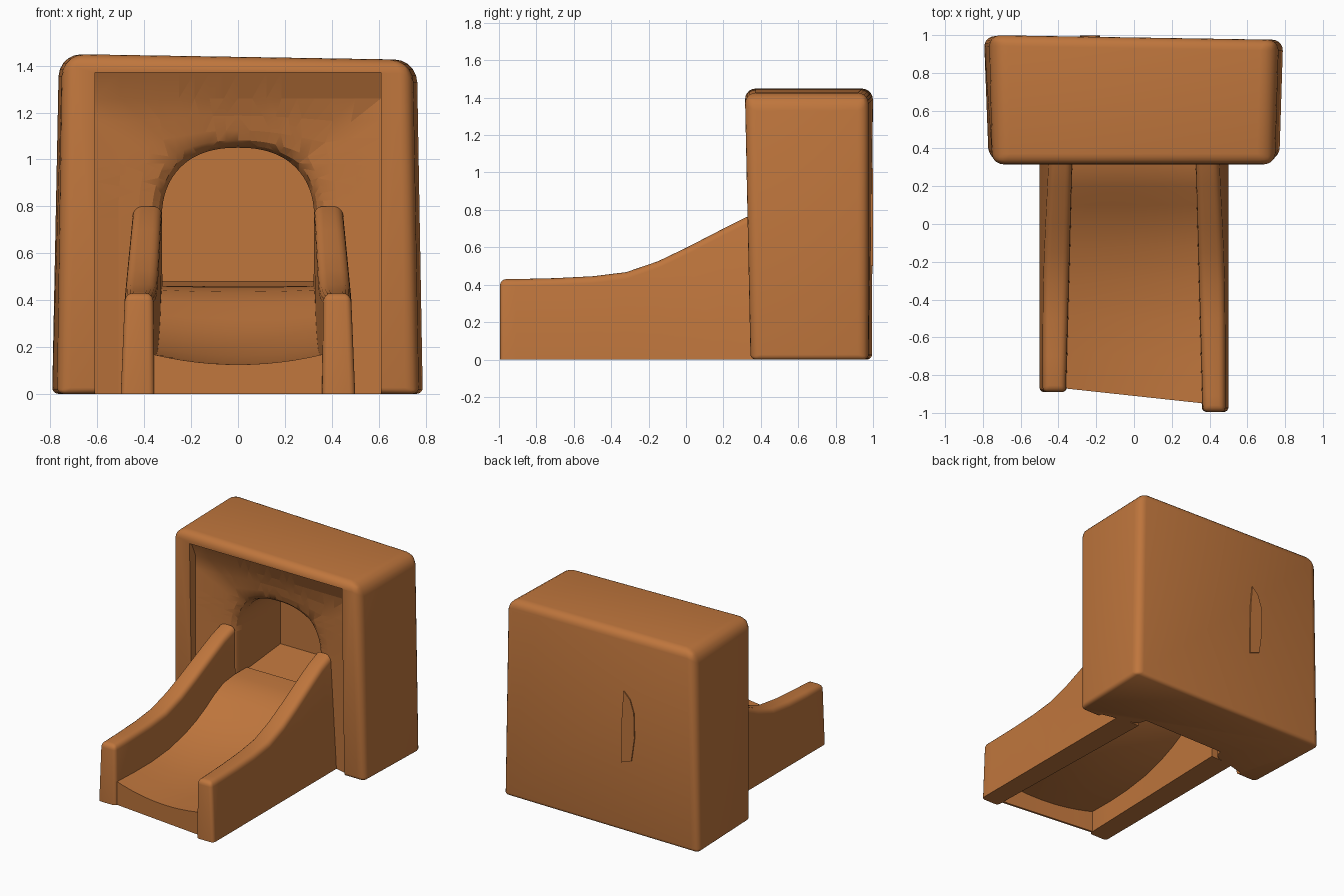
import bpy, bmesh, math

if "Cube" in bpy.data.objects:
    bpy.data.objects.remove(bpy.data.objects["Cube"])

mat = bpy.data.materials.new("warm orange brown")
mat.diffuse_color = (0.52, 0.18, 0.046, 1)
mat.use_nodes = True
mat.node_tree.nodes["Principled BSDF"].inputs["Base Color"].default_value = mat.diffuse_color


def make_object(name, bm):
    bmesh.ops.recalc_face_normals(bm, faces=bm.faces)
    me = bpy.data.meshes.new(name)
    bm.to_mesh(me)
    bm.free()
    ob = bpy.data.objects.new(name, me)
    bpy.context.collection.objects.link(ob)
    me.materials.append(mat)
    return ob


def apply_and_smooth(ob, angle=40):
    bpy.ops.object.select_all(action='DESELECT')
    bpy.context.view_layer.objects.active = ob
    ob.select_set(True)
    for m in list(ob.modifiers):
        bpy.ops.object.modifier_apply(modifier=m.name)
    bpy.ops.object.shade_smooth_by_angle(angle=math.radians(angle))


def loft(bm, loops, caps=True):
    rows = [[bm.verts.new(p) for p in lp] for lp in loops]
    n = len(rows[0])
    for a, b in zip(rows, rows[1:]):
        for i in range(n):
            j = (i + 1) % n
            bm.faces.new((a[i], a[j], b[j], b[i]))
    if caps:
        bm.faces.new(rows[0])
        bm.faces.new(rows[-1])


# tower block: a slightly crooked box with weighted rounding
bm = bmesh.new()
loft(bm, [[(-.77, .345, 0), (.77, .345, 0), (.79, .975, 0), (-.795, .995, 0)],
          [(-.75, .315, 1.45), (.745, .315, 1.425), (.765, .975, 1.425), (-.765, 1.0, 1.45)]])
bm.edges.ensure_lookup_table()
wl = bm.edges.layers.float.new("bevel_weight_edge")
for e in bm.edges:
    a, b = e.verts
    if a.co.z < .1 and b.co.z < .1:
        e[wl] = .28
    elif a.co.z > 1 and b.co.z > 1 and abs(a.co.x - b.co.x) < .2:
        e[wl] = 1.0
    else:
        e[wl] = .6
tower = make_object("tower_block", bm)
bv = tower.modifiers.new("round", 'BEVEL')
bv.limit_method = 'WEIGHT'
bv.width = .095
bv.segments = 5
apply_and_smooth(tower)


# niche and tunnel cutter: rectangle blending into an arch
def opening(t, y, top, bottom):
    """t = 0 is the wide rectangle, t = 1 the arch."""
    pts = []
    n = 32
    for i in range(n + 1):
        a = math.pi * (1 - i / n)
        c, s = math.cos(a), math.sin(a)
        k = 1 / max(abs(c), abs(s))
        rx, rz = .61 * c * k, .75 + (top - .75) * s * k
        ex = math.copysign(abs(c) ** .85, c)
        ax, az = .325 * ex, .75 + .30 * s ** .9 if s > 1e-6 else .75
        pts.append((rx + (ax - rx) * t, y, rz + (az - rz) * t))
    x = pts[-1][0]
    return pts + [(x, y, bottom), (-x, y, bottom)]


bm = bmesh.new()
loft(bm, [opening(0, .20, 1.37, -.1), opening(0, .335, 1.37, -.1),
          opening(0, .385, 1.26, -.1), opening(.35, .41, 1.26, -.1),
          opening(.65, .425, 1.26, -.1), opening(.85, .44, 1.26, -.1),
          opening(.95, .465, 1.26, -.1), opening(1, .51, 1.26, -.1),
          opening(1, .53, 1.26, .44), opening(1, .95, 1.26, .48)])
bmesh.ops.triangulate(bm, faces=bm.faces)
cutter = make_object("niche_cutter", bm)
cutter.hide_render = True
bo = tower.modifiers.new("niche", 'BOOLEAN')
bo.operation = 'DIFFERENCE'
bo.solver = 'EXACT'
bo.object = cutter
apply_and_smooth(tower, 35)
bpy.data.objects.remove(cutter, do_unlink=True)

# sliver of the tunnel wall showing at the back
bm = bmesh.new()
sliver = [(-.18, .50), (-.26, .53), (-.285, .70), (-.28, .88), (-.25, .97), (-.20, 1.02), (-.185, .86)]
loft(bm, [[(x, .99, z) for x, z in sliver], [(x, .9985, z) for x, z in sliver]])
make_object("back_slit", bm)

# side rails
RAIL = [(-.91, .43), (-.7, .435), (-.5, .445), (-.32, .467), (-.15, .525),
        (0, .597), (.2, .70), (.32, .76), (.43, .80)]


def rail(name, side, front):
    bm = bmesh.new()
    loops = []
    for y, z in [(front, .43)] + [p for p in RAIL if p[0] > front + .05]:
        f = (y + 1) / 1.43
        inner = .36 - .04 * f
        lean = .02 + .11 * max(0, z - .44)
        top_in = inner + .005
        top_out = .5 - lean * .9
        loops.append([(side * .5, y, 0), (side * inner, y, 0),
                      (side * top_in, y, z), (side * top_out, y, z)])
    loft(bm, loops)
    wl = bm.edges.layers.float.new("bevel_weight_edge")
    for e in bm.edges:
        a, b = e.verts
        at_front = a.co.y < front + .01 and b.co.y < front + .01
        if a.co.z > .3 and b.co.z > .3 and (at_front or abs(a.co.x - b.co.x) < .08):
            e[wl] = 1
        elif at_front and max(a.co.z, b.co.z) > .3:
            e[wl] = .7
    ob = make_object(name, bm)
    bv = ob.modifiers.new("round", 'BEVEL')
    bv.limit_method = 'WEIGHT'
    bv.width = .035
    bv.segments = 4
    apply_and_smooth(ob)


rail("left_rail", -1, -.89)
rail("right_rail", 1, -.995)

# slide bed: concave sheet with a slanted front lip
BED = [(-.91, .125), (-.7, .128), (-.5, .138), (-.3, .165), (-.12, .215),
       (0, .265), (.1, .32), (.2, .385), (.3, .435), (.42, .455), (.56, .46)]
bm = bmesh.new()
COLS = 12
rows = []
for k, (y, z) in enumerate([(-.91, 0)] + BED):
    f = (y + .91) / 1.47
    half = .37 - .05 * f
    row = []
    for i in range(COLS + 1):
        u = 2 * i / COLS - 1
        dip = 0 if k == 0 else .045 * u * u * (1 - f)
        row.append(bm.verts.new((u * half, y - .04 * u * max(0, 1 - 2 * f), z + dip)))
    rows.append(row)
for a, b in zip(rows, rows[1:]):
    for i in range(COLS):
        bm.faces.new((a[i], a[i + 1], b[i + 1], b[i]))
bed = make_object("slide_bed", bm)
so = bed.modifiers.new("thickness", 'SOLIDIFY')
so.thickness = .015
so.offset = -1
apply_and_smooth(bed)
